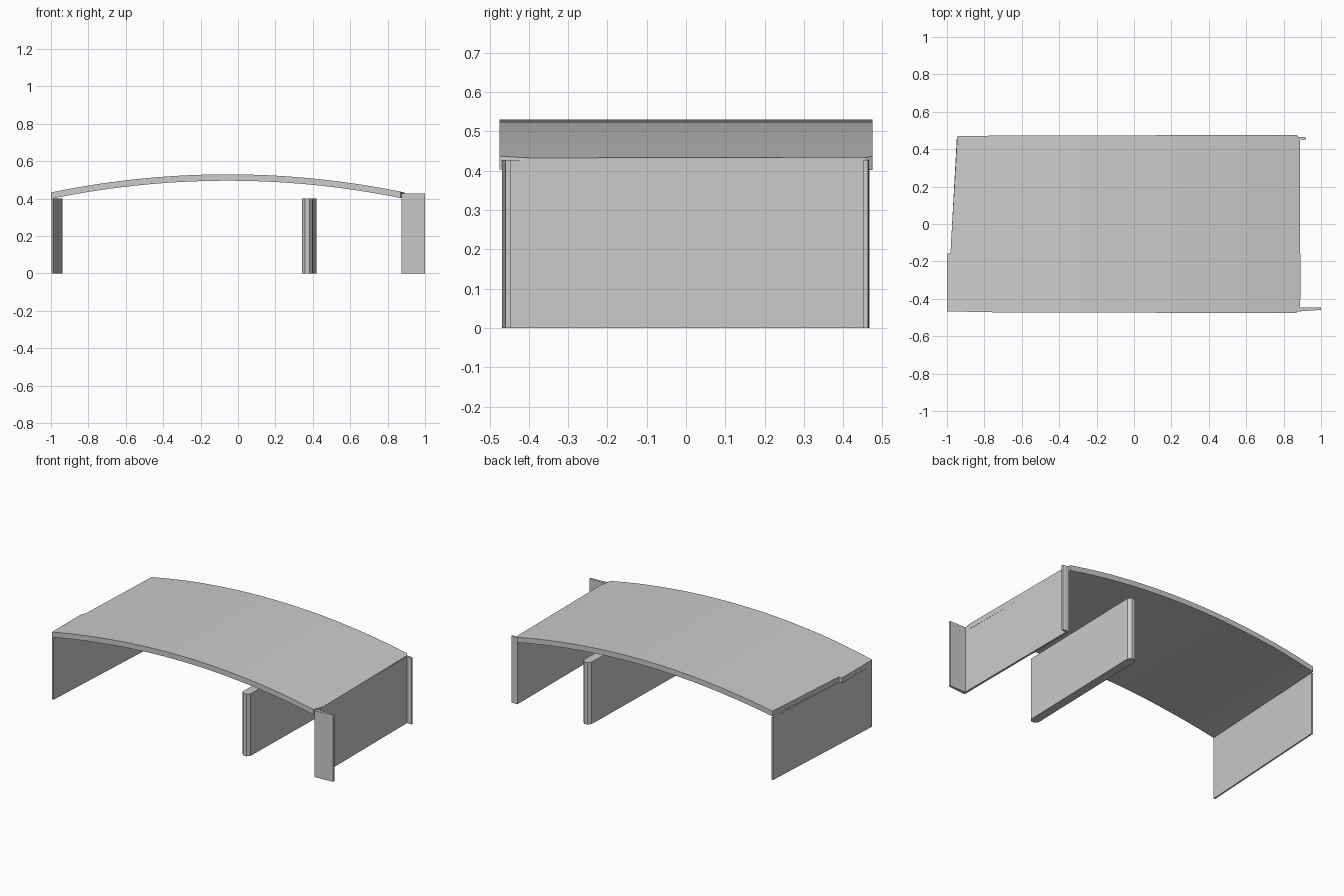
import bpy, bmesh

if "Cube" in bpy.data.objects:
    bpy.data.objects.remove(bpy.data.objects["Cube"])


def prism(name, outline, z0, z1):
    """Vertical prism from a counter-clockwise plan outline."""
    bm = bmesh.new()
    face = bm.faces.new([bm.verts.new((x, y, z0)) for x, y in outline])
    ext = bmesh.ops.extrude_face_region(bm, geom=[face])
    for v in ext["geom"]:
        if isinstance(v, bmesh.types.BMVert):
            v.co.z = z1
    bmesh.ops.recalc_face_normals(bm, faces=bm.faces)
    return to_object(name, bm)


def to_object(name, bm):
    mesh = bpy.data.meshes.new(name)
    bm.to_mesh(mesh)
    bm.free()
    obj = bpy.data.objects.new(name, mesh)
    bpy.context.collection.objects.link(obj)
    return obj


# Arched deck: curved strip profile, extruded across the bridge
CROWN_X, CROWN_Z, RISE, HALF, THICK = -0.055, 0.53, 0.097, 0.945, 0.034
RADIUS = (HALF ** 2 + RISE ** 2) / (2 * RISE)


def deck_z(x):
    return CROWN_Z - RADIUS + (RADIUS ** 2 - (x - CROWN_X) ** 2) ** 0.5


STEPS = 32
xs = [-1.06 + 2.0 * i / STEPS for i in range(STEPS + 1)]
profile = [(x, deck_z(x)) for x in xs] + [(x, deck_z(x) - THICK) for x in reversed(xs)]
bm = bmesh.new()
face = bm.faces.new([bm.verts.new((x, -0.6, z)) for x, z in profile])
ext = bmesh.ops.extrude_face_region(bm, geom=[face])
bmesh.ops.translate(bm, vec=(0, 1.2, 0),
                    verts=[v for v in ext["geom"] if isinstance(v, bmesh.types.BMVert)])
bmesh.ops.recalc_face_normals(bm, faces=bm.faces)
deck = to_object("deck", bm)

# Plan outline trims the deck, including the step in its left edge
plan = prism("deck_trim", [(-1, -0.467), (-0.65, -0.474), (0.87, -0.475), (0.88, -0.44),
                           (0.89, -0.40), (0.886, 0.455), (0.872, 0.475), (-0.65, 0.474),
                           (-0.945, 0.469), (-0.981, -0.155), (-1, -0.16)], 0.2, 0.8)
plan.hide_render = True
trim = deck.modifiers.new("trim", 'BOOLEAN')
trim.operation = 'INTERSECT'
trim.solver = 'EXACT'
trim.object = plan
bpy.context.view_layer.objects.active = deck
bpy.ops.object.modifier_apply(modifier="trim")
bpy.data.objects.remove(plan)

# Thin skewed wall under the left end
prism("left_abutment", [(-0.998, -0.467), (-0.988, -0.467), (-0.937, 0.467), (-0.947, 0.467)],
      0, 0.402)

# Right wall with a long front wing and a short back wing
prism("right_abutment", [(0.874, -0.468), (1.0, -0.459), (1.0, -0.446), (0.888, -0.446),
                         (0.888, 0.452), (0.92, 0.452), (0.92, 0.463), (0.90, 0.466),
                         (0.876, 0.466)], 0, 0.428)

# Slightly skewed middle pier with chamfered ends
front, back = 0.371, 0.392
prism("pier", [(front - 0.012, -0.462), (front + 0.012, -0.462), (front + 0.028, -0.442),
               (back + 0.028, 0.442), (back + 0.012, 0.462), (back - 0.012, 0.462),
               (back - 0.028, 0.442), (front - 0.028, -0.442)], 0, 0.40)
